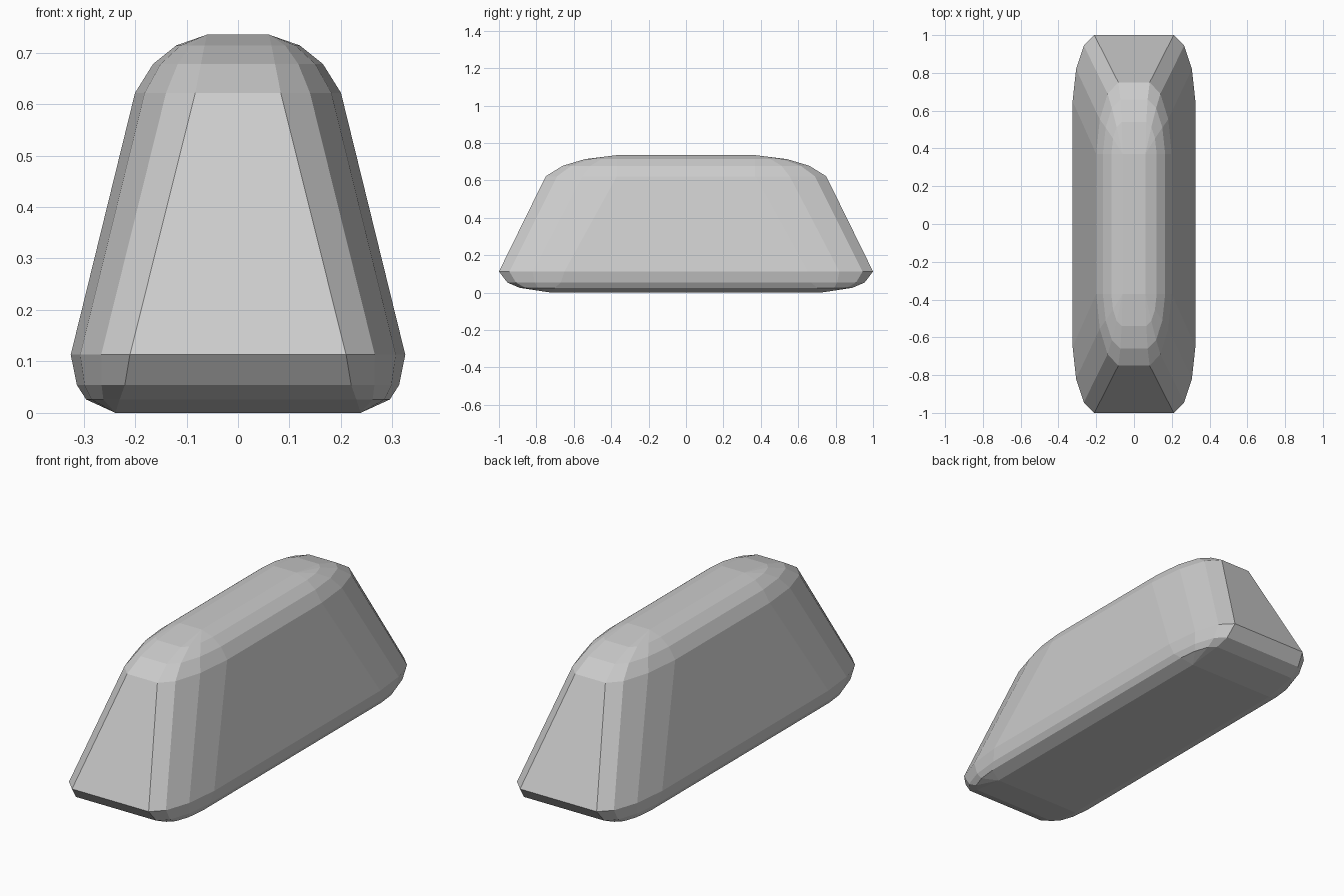
import bpy, bmesh
from math import sin, cos, pi

if "Cube" in bpy.data.objects:
    bpy.data.objects.remove(bpy.data.objects["Cube"])

# level: z, corner centre x/y, half extents x/y (last and first collapse to plain rectangles)
levels = [
    (0.000, 0.238, 0.72, 0.238, 0.72),
    (0.026, 0.230, 0.70, 0.295, 0.89),
    (0.054, 0.220, 0.67, 0.313, 0.955),
    (0.113, 0.210, 0.65, 0.325, 1.00),
    (0.622, 0.083, 0.37, 0.200, 0.75),
    (0.678, 0.072, 0.37, 0.165, 0.66),
    (0.714, 0.065, 0.37, 0.120, 0.54),
    (0.735, 0.060, 0.37, 0.060, 0.37),
]
SEG = 3


def ring(bm, z, cx, cy, hx, hy):
    """Rounded rectangle with faceted corners."""
    verts = []
    for q, (sx, sy) in enumerate([(1, 1), (-1, 1), (-1, -1), (1, -1)]):
        for i in range(SEG + 1):
            a = q * pi / 2 + i * pi / 2 / SEG
            k = 1.0 if i in (0, SEG) else 0.97
            verts.append(bm.verts.new((sx * cx + k * (hx - cx) * cos(a),
                                       sy * cy + k * (hy - cy) * sin(a), z)))
    return verts


# Tapered bar with rounded edges, lofted through the levels
bm = bmesh.new()
rings = [ring(bm, *lv) for lv in levels]
n = len(rings[0])
for lo, hi in zip(rings, rings[1:]):
    for i in range(n):
        j = (i + 1) % n
        bm.faces.new((lo[i], lo[j], hi[j], hi[i]))
bm.faces.new(rings[-1])
bm.faces.new(rings[0][::-1])
bmesh.ops.remove_doubles(bm, verts=bm.verts, dist=0.0005)
bmesh.ops.recalc_face_normals(bm, faces=bm.faces)

mesh = bpy.data.meshes.new("tapered_bar")
bm.to_mesh(mesh)
bm.free()
obj = bpy.data.objects.new("tapered_bar", mesh)
bpy.context.collection.objects.link(obj)
